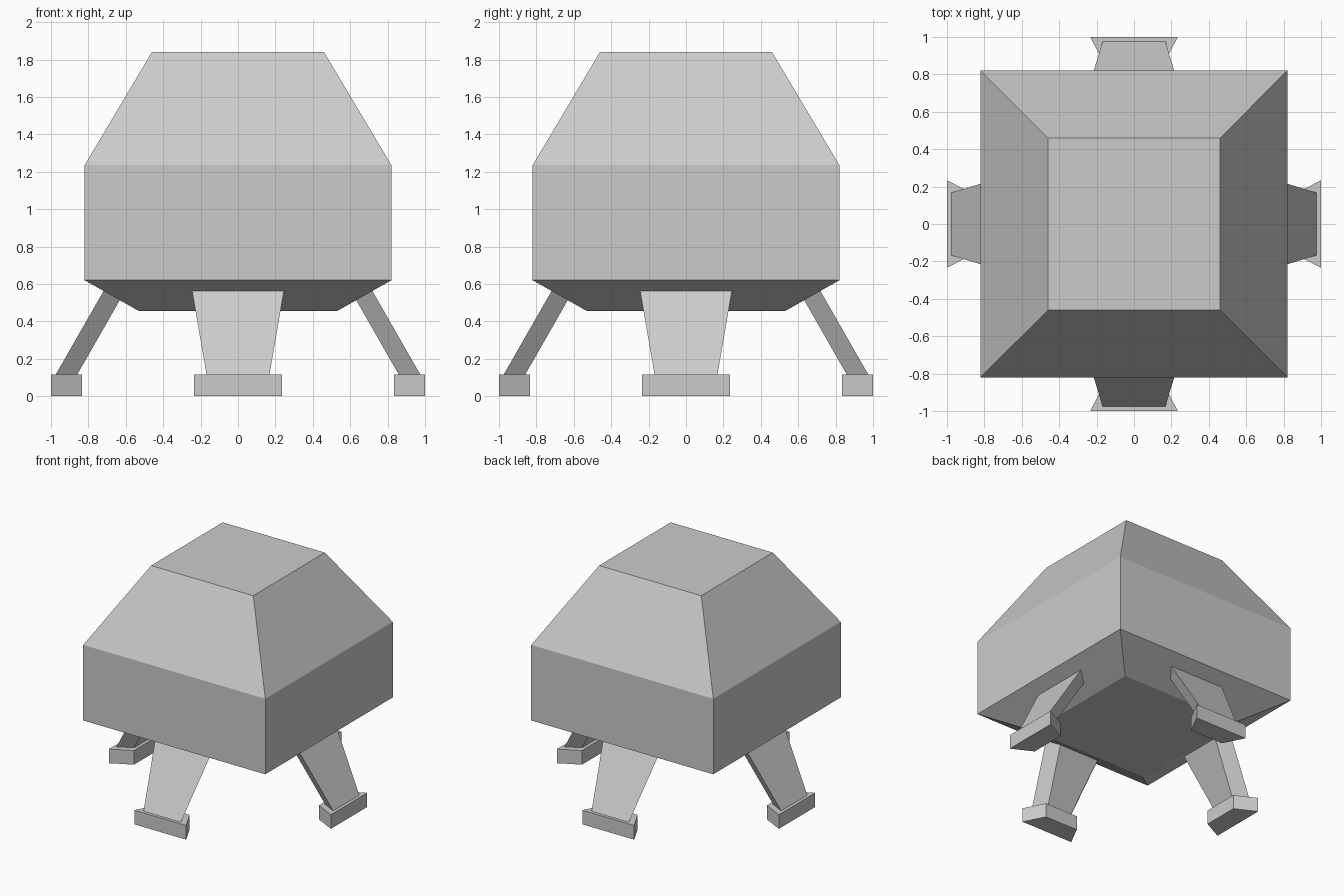
import bpy, bmesh
from math import pi
from mathutils import Matrix

if "Cube" in bpy.data.objects:
    bpy.data.objects.remove(bpy.data.objects["Cube"])


def loft(name, rings, turn=0.0):
    """Bridge a stack of four-point rings and cap both ends."""
    bm = bmesh.new()
    loops = [[bm.verts.new(p) for p in ring] for ring in rings]
    for a, b in zip(loops, loops[1:]):
        for i in range(4):
            j = (i + 1) % 4
            bm.faces.new((a[i], a[j], b[j], b[i]))
    bm.faces.new(loops[0][::-1])
    bm.faces.new(loops[-1])
    bmesh.ops.recalc_face_normals(bm, faces=bm.faces)
    bm.transform(Matrix.Rotation(turn, 4, 'Z'))
    mesh = bpy.data.meshes.new(name)
    bm.to_mesh(mesh)
    bm.free()
    obj = bpy.data.objects.new(name, mesh)
    bpy.context.collection.objects.link(obj)
    return obj


def square(r, z):
    return [(-r, -r, z), (r, -r, z), (r, r, z), (-r, r, z)]


def trapezoid(outer, inner):
    """Ring facing -y; each edge is (distance from centre, half width, z)."""
    (yo, wo, zo), (yi, wi, zi) = outer, inner
    return [(-wo, -yo, zo), (wo, -yo, zo), (wi, -yi, zi), (-wi, -yi, zi)]


# Body: bevelled underside, straight walls, sloping roof
loft("body", [square(0.53, 0.455), square(0.82, 0.62),
              square(0.82, 1.235), square(0.46, 1.84)])

# Four splayed legs with wedge-shaped feet
for i, side in enumerate(("front", "right", "back", "left")):
    turn = i * pi / 2
    loft(side + "_leg", [
        trapezoid((0.975, 0.168, 0.115), (0.86, 0.108, 0.115)),
        trapezoid((0.717, 0.246, 0.565), (0.627, 0.18, 0.522))], turn)
    loft(side + "_foot", [
        trapezoid((1.0, 0.234, z), (0.833, 0.148, z)) for z in (0.0, 0.115)], turn)
